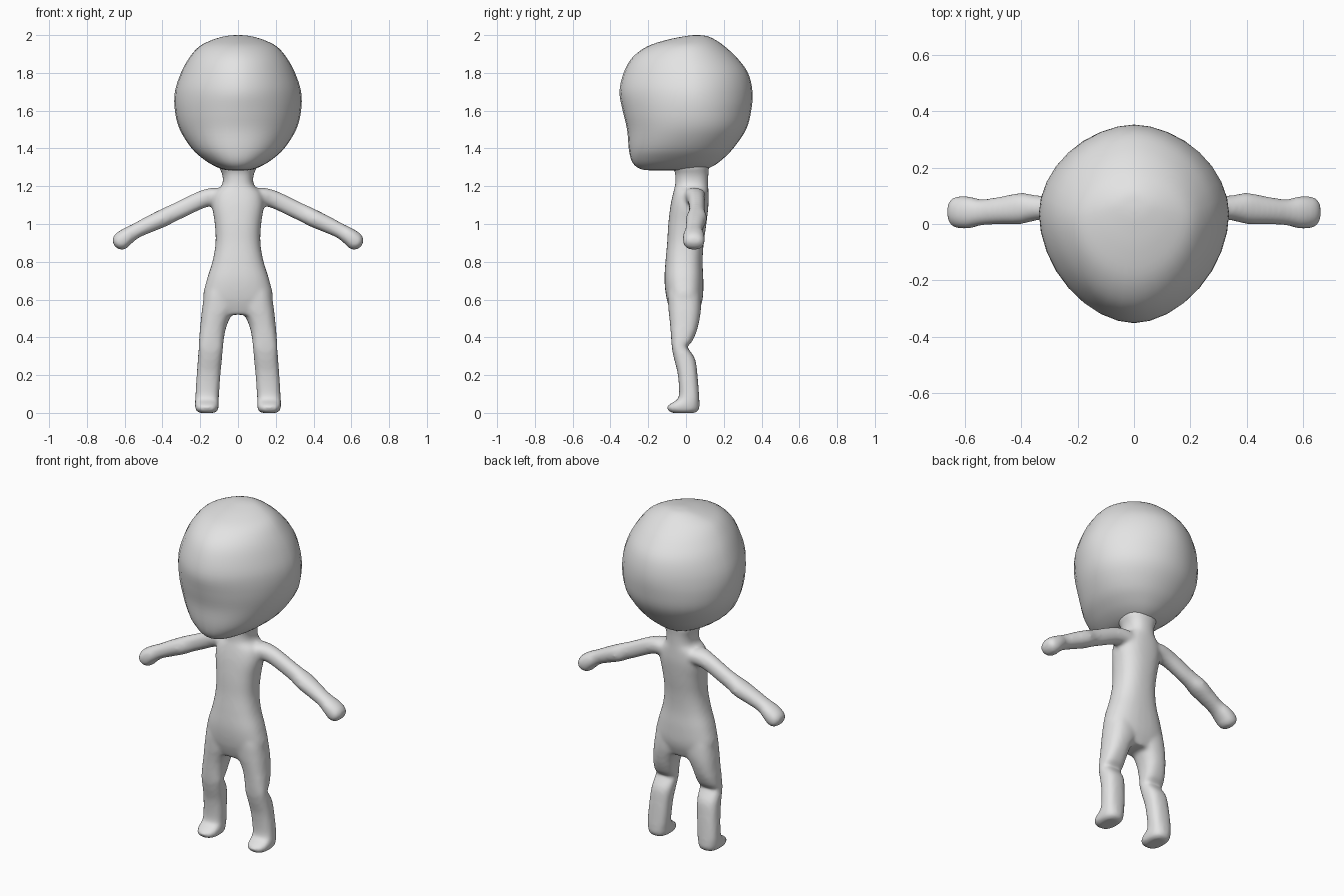
import bpy
import math
from mathutils import Vector

if "Cube" in bpy.data.objects:
    bpy.data.objects.remove(bpy.data.objects["Cube"])

SIDES = 32
grey = bpy.data.materials.new("light grey")
grey.diffuse_color = (0.77, 0.77, 0.77, 1)
grey.use_nodes = True
grey.node_tree.nodes["Principled BSDF"].inputs["Base Color"].default_value = grey.diffuse_color


def smooth_rows(rows, steps=4):
    """Catmull-Rom interpolation between rows of section sizes."""
    out = []
    for i in range(len(rows) - 1):
        p0, p1 = rows[max(i - 1, 0)], rows[i]
        p2, p3 = rows[i + 1], rows[min(i + 2, len(rows) - 1)]
        for s in range(steps):
            t = s / steps
            out.append([0.5 * (2 * b + (c - a) * t + (2 * a - 5 * b + 4 * c - d) * t * t
                               + (3 * b - a - 3 * c + d) * t ** 3)
                        for a, b, c, d in zip(p0, p1, p2, p3)])
    return out + [list(rows[-1])]


def mesh_from_rings(name, rings):
    verts = [p for ring in rings for p in ring]
    n = SIDES
    faces = [(k * n + i, k * n + (i + 1) % n, (k + 1) * n + (i + 1) % n, (k + 1) * n + i)
             for k in range(len(rings) - 1) for i in range(n)]
    faces.append(tuple(reversed(range(n))))
    faces.append(tuple(range(len(verts) - n, len(verts))))
    mesh = bpy.data.meshes.new(name)
    mesh.from_pydata(verts, [], faces)
    mesh.materials.append(grey)
    obj = bpy.data.objects.new(name, mesh)
    bpy.context.collection.objects.link(obj)
    return obj


def unit_ring(power):
    for i in range(SIDES):
        a = 2 * math.pi * i / SIDES
        c, s = math.cos(a), math.sin(a)
        yield (math.copysign(abs(c) ** (2 / power), c),
               math.copysign(abs(s) ** (2 / power), s))


def upright(name, rows, power, widest=0.5):
    """Loft of level sections: z, x min, x max, y front, y back."""
    rings = []
    for z, x0, x1, y0, y1 in smooth_rows(rows):
        cx, rx, cy = (x0 + x1) / 2, (x1 - x0) / 2, y0 + (y1 - y0) * widest
        rings.append([(cx + rx * c, cy + s * (y1 - cy if s > 0 else cy - y0), z)
                      for c, s in unit_ring(power(z))])
    return mesh_from_rings(name, rings)


def arm(name, rows, side):
    """Loft along the sloping arm: x, z, y front, y back, half thickness."""
    normal = Vector((0.43, 0, 0.9))
    rings = []
    for x, z, y0, y1, r in smooth_rows(rows):
        ring = []
        for c, s in unit_ring(2.2):
            p = Vector((x, (y0 + y1) / 2 + c * (y1 - y0) / 2, z)) + normal * r * s
            ring.append((p.x * side, p.y, p.z))
        rings.append(ring if side > 0 else ring[::-1])
    return mesh_from_rings(name, rings)


# Large rounded head: broad chin below, slightly pointed plan above
head_rows = [(1.284, -.03, .03, -.17, .04), (1.287, -.07, .07, -.225, .09),
             (1.305, -.12, .12, -.265, .14), (1.34, -.178, .178, -.29, .19),
             (1.40, -.245, .245, -.303, .25), (1.50, -.308, .308, -.312, .318),
             (1.60, -.334, .334, -.335, .345), (1.70, -.334, .334, -.352, .352),
             (1.80, -.302, .302, -.33, .328), (1.88, -.258, .258, -.285, .27),
             (1.94, -.205, .205, -.205, .205), (1.975, -.135, .135, -.10, .155),
             (1.995, -.065, .065, 0, .11), (2.0, -.01, .01, .045, .065)]
head = upright("head", head_rows,
               lambda z: 2.15 - 0.32 * min(max((z - 1.38) / 0.3, 0), 1), 0.55)

# Torso with a neck that flares into the head
torso_rows = [(.52, -.12, .12, -.075, .06), (.60, -.183, .183, -.102, .088),
              (.70, -.167, .167, -.114, .092), (.80, -.136, .136, -.109, .088),
              (.90, -.119, .119, -.10, .094), (1.0, -.123, .123, -.094, .108),
              (1.10, -.137, .137, -.082, .119), (1.165, -.125, .125, -.068, .119),
              (1.20, -.088, .088, -.059, .118), (1.235, -.08, .08, -.056, .118),
              (1.27, -.086, .086, -.058, .119), (1.30, -.10, .10, -.07, .122),
              (1.34, -.10, .10, -.07, .122)]
body = upright("body", torso_rows, lambda z: 2.4)

# Legs with a back knee crease and small feet
leg_rows = [(.0, .125, .205, -.075, .05), (.012, .107, .222, -.095, .066),
            (.035, .102, .228, -.10, .072), (.055, .102, .228, -.072, .071),
            (.085, .101, .226, -.038, .07), (.20, .093, .219, -.043, .061),
            (.28, .085, .213, -.062, .05), (.325, .081, .21, -.072, .024),
            (.35, .079, .208, -.075, .008), (.38, .076, .207, -.078, .034),
            (.44, .066, .202, -.082, .059), (.50, .044, .196, -.088, .073),
            (.56, .012, .189, -.094, .08), (.64, .01, .174, -.096, .076),
            (.72, .02, .14, -.08, .06)]

# Arms with an elbow bump and drooping mitten hands
arm_rows = [(.04, 1.135, -.02, .105, .05), (.11, 1.145, -.015, .105, .052),
            (.19, 1.13, .008, .10, .047), (.30, 1.078, .016, .10, .046),
            (.35, 1.055, .012, .102, .046), (.40, 1.03, 0, .111, .047),
            (.47, .998, -.001, .098, .044), (.54, .964, -.005, .088, .04),
            (.582, .938, -.016, .098, .045), (.612, .915, -.017, .10, .05),
            (.636, .902, -.012, .096, .044), (.652, .896, 0, .085, .027),
            (.659, .893, .025, .06, .01)]

limbs = []
for side, label in ((1, "left"), (-1, "right")):
    limbs.append(arm(label + "_arm", arm_rows, side))
    rows = [(z, *sorted((a * side, b * side)), f, k) for z, a, b, f, k in leg_rows]
    limbs.append(upright(label + "_leg", rows, lambda z: 2.6 if z < .45 else 2.4))

# Blend torso and limbs into one soft body
bpy.ops.object.select_all(action='DESELECT')
for part in limbs + [body]:
    part.select_set(True)
bpy.context.view_layer.objects.active = body
bpy.ops.object.join()
remesh = body.modifiers.new("blend", 'REMESH')
remesh.mode = 'VOXEL'
remesh.voxel_size = 0.01
remesh.use_smooth_shade = True
soften = body.modifiers.new("soften", 'SMOOTH')
soften.factor = 0.5
soften.iterations = 11

for part in (head, body):
    part.data.polygons.foreach_set("use_smooth", [True] * len(part.data.polygons))
